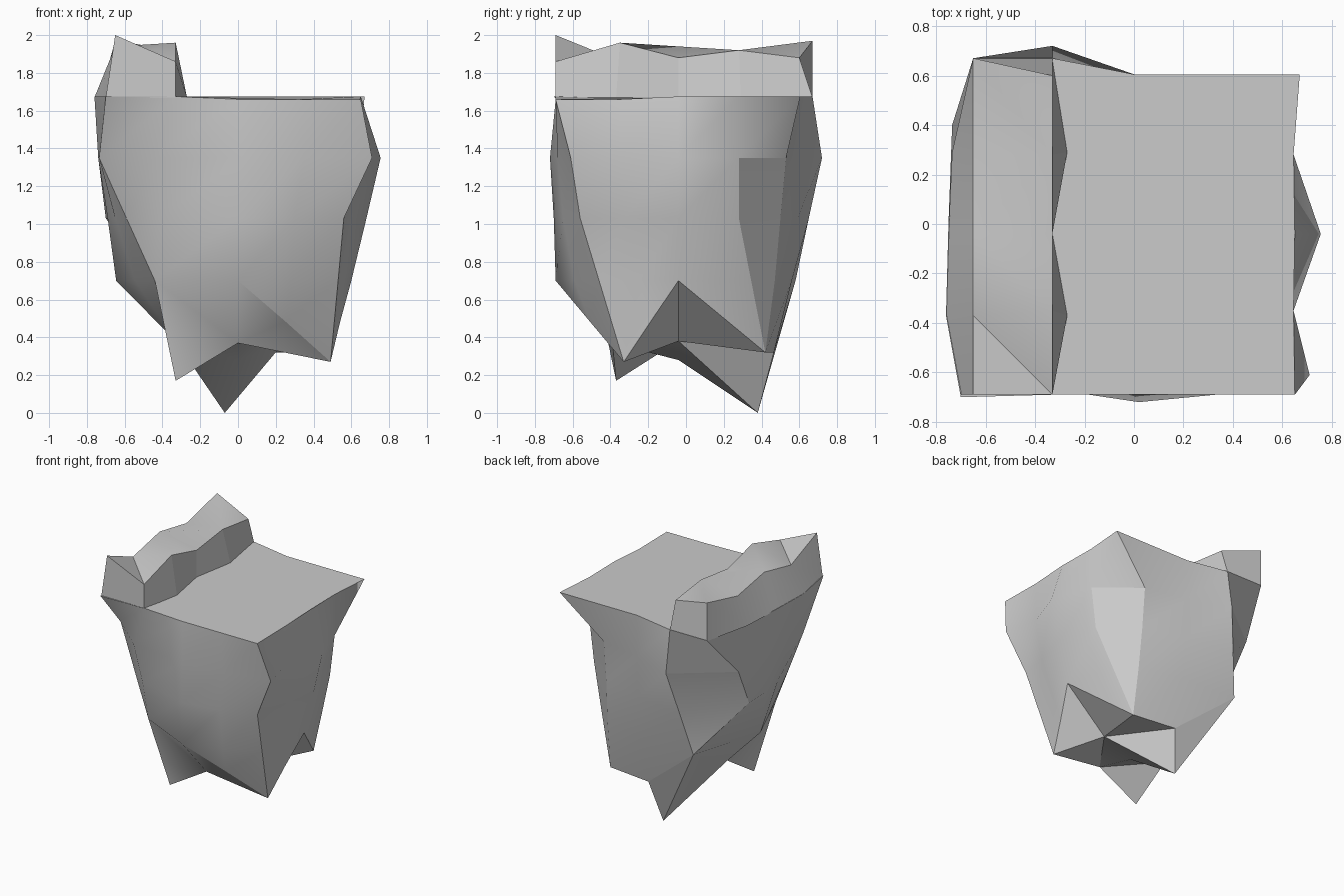
import bpy
import bmesh
from math import radians

cube = bpy.data.objects.get("Cube")
if cube:
    bpy.data.objects.remove(cube, do_unlink=True)

# One plain stone colour
stone = bpy.data.materials.new("grey_stone")
stone.use_nodes = True
colour = (0.6, 0.6, 0.6, 1)
stone.diffuse_color = colour
stone.node_tree.nodes["Principled BSDF"].inputs["Base Color"].default_value = colour


def finish(name, bm, angle):
    """Clean the mesh, make it an object and shade it."""
    bmesh.ops.remove_doubles(bm, verts=bm.verts[:], dist=0.001)
    bmesh.ops.recalc_face_normals(bm, faces=bm.faces[:])
    mesh = bpy.data.meshes.new(name)
    bm.to_mesh(mesh)
    bm.free()
    mesh.materials.append(stone)
    obj = bpy.data.objects.new(name, mesh)
    bpy.context.collection.objects.link(obj)
    bpy.ops.object.select_all(action="DESELECT")
    obj.select_set(True)
    bpy.context.view_layer.objects.active = obj
    bpy.ops.object.shade_smooth_by_angle(angle=radians(angle), keep_sharp_edges=True)


# Rock body: outlines running from the front left corner round by the front,
# the +x side, the back and the -x side
top_outline = [(-.7, -.7), (-.33, -.69), (0, -.69), (.33, -.69), (.65, -.69),
               (.645, -.35), (.65, -.04), (.645, .28), (.67, .605), (0, .605),
               (-.33, .67), (-.65, .67), (-.75, 0), (-.76, -.37)]
bulge_outline = [(-.735, -.4), (-.45, -.65), (.02, -.72), (.35, -.68), (.71, -.61),
                 (.645, -.35), (.755, -.04), (.64, .28), (.34, .53), (0, .605),
                 (-.33, .72), (-.735, .4), (-.74, 0), (-.74, -.2)]
waist_outline = [(-.59, -.44), (-.42, -.58), (0, -.7), (.3, -.65), (.56, -.56),
                 (.6, -.33), (.68, -.04), (.6, .28), (.34, .5), (0, .59),
                 (-.4, .65), (-.7, .22), (-.69, 0), (-.65, -.21)]
low_outline = [(-.44, -.48), (-.44, -.48), (0, -.69), (.28, -.59), (.53, -.46),
               (.56, -.25), (.6, -.04), (.49, .345), (.35, .47), (0, .56),
               (-.47, .58), (-.47, .58), (-.645, 0), (-.545, -.23)]

bm = bmesh.new()
rings = []
for height, outline in ((1.675, top_outline), (1.35, bulge_outline),
                        (1.03, waist_outline), (.7, low_outline)):
    rings.append([bm.verts.new((x, y, height)) for x, y in outline])
for v in rings[0]:
    if v.co.x > -.2 and v.co.y < -.2:
        v.co.z = 1.66

# Ragged lower rim: some columns hang below the last outline
notch_foot = (.36, .42, .32)
hanging = {3: (.25, -.51, .485), 4: (.49, -.33, .27), 5: (.54, -.19, .48),
           7: notch_foot, 8: notch_foot, 9: (0, .465, .32)}
rim = [bm.verts.new(hanging.get(i, v.co)) for i, v in enumerate(rings[-1])]
rings.append(rim)
columns = len(rim)
for upper, lower in zip(rings, rings[1:]):
    for i in range(columns):
        j = (i + 1) % columns
        bm.faces.new((lower[i], lower[j], upper[j], upper[i]))
bm.faces.new(rings[0])

# Broken underside with two hanging points
front_point = bm.verts.new((-.33, -.37, .17))
back_point = bm.verts.new((-.07, .38, 0))
front_hollow = bm.verts.new((0, -.39, .37))
right_hollow = bm.verts.new((.25, -.04, .38))
left_hollow = bm.verts.new((-.33, -.04, .38))
saddle = bm.verts.new((0, -.04, .28))


def fan(centre, edge):
    """Triangles from a centre vertex to a chain of vertices."""
    for a, b in zip(edge, edge[1:]):
        bm.faces.new((centre, a, b))


fan(front_point, [rim[1], front_hollow, left_hollow, rim[1]])
fan(front_hollow, rim[1:5] + [right_hollow, saddle, left_hollow])
fan(right_hollow, rim[4:7] + rim[8:10] + [back_point, saddle])
fan(back_point, rim[9:11] + [left_hollow, saddle])
fan(left_hollow, rim[11:] + [rim[1]])


# Crisp borders: the lower rim and the three chipped corners
def crease(a, b):
    edge = bm.edges.get((a, b))
    if edge:
        edge.smooth = False


# Weld the coincident rim vertices before marking the borders
def crease_column(i):
    for upper, lower in zip(rings[1:], rings[2:]):
        crease(upper[i], lower[i])


for i in range(columns):
    crease(rim[i], rim[i - 1])
crease_column(0)
for left, right in ((7, 8), (10, 11)):
    crease(rings[1][left], rings[1][right])
    crease_column(left)
    crease_column(right)
finish("rock_body", bm, 40)

# Raised ridge along the -x edge:
# outer y, foot x, outer height, inner y, inner height, inner foot x
stations = [(-.69, -.7, 2, -.69, 1.86, -.33), (-.37, -.76, 1.87, -.35, 1.96, -.27),
            (-.04, -.75, 1.94, -.04, 1.88, -.33), (.29, -.735, 1.88, .28, 1.92, -.27),
            (.67, -.65, 1.97, .6, 1.88, -.33)]
bm = bmesh.new()
sections = []
for y, foot, outer, inner_y, inner, inner_foot in stations:
    sections.append([bm.verts.new(p) for p in (
        (foot, y, 1.67), (-.65, y, outer),
        (-.33, inner_y, inner), (inner_foot, y, 1.67))])
for i, (near, far) in enumerate(zip(sections, sections[1:])):
    for side in (0, 2):
        bm.faces.new((near[side], near[side + 1], far[side + 1], far[side]))
    # Top facets, folded one way or the other
    _, a, b, _ = near
    _, d, c, _ = far
    folds = ((a, b, c), (a, c, d)) if i == 2 else ((a, b, d), (b, c, d))
    for triangle in folds:
        bm.faces.new(triangle)
    # Crisp facets on the inner wall
    crease(far[2], far[3])
bm.faces.new(sections[0])
bm.faces.new(sections[-1])
finish("edge_ridge", bm, 38)
